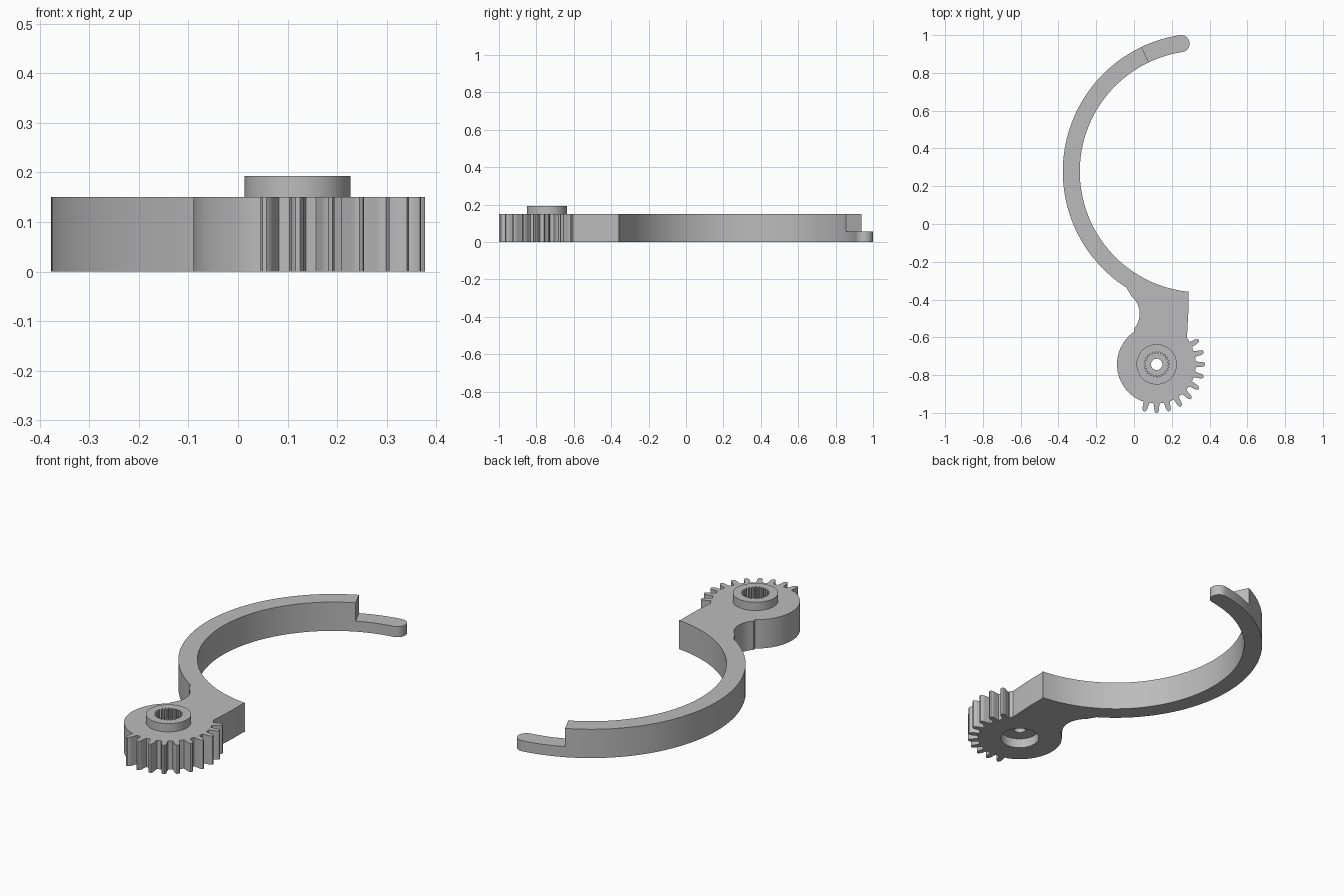
import bpy
import bmesh
from math import sin, cos, radians
from mathutils import Matrix, Vector

cube = bpy.data.objects.get("Cube")
if cube:
    bpy.data.objects.remove(cube, do_unlink=True)

grey = bpy.data.materials.new("plain grey")
grey.use_nodes = True
COLOUR = (0.5, 0.5, 0.5, 1)
grey.diffuse_color = COLOUR
grey.node_tree.nodes["Principled BSDF"].inputs["Base Color"].default_value = COLOUR

RING, HUB = (0.353, 0.278), (0.12, -0.743)
R_IN, R_OUT, THICK, LIP = 0.64, 0.73, 0.15, 0.055


def polar(c, r, deg):
    return (c[0] + r * cos(radians(deg)), c[1] + r * sin(radians(deg)))


def arc(c, r, a, b, n):
    return [polar(c, r, a + (b - a) * i / n) for i in range(n + 1)]


def prism(name, pts, z0, z1, matrix=None):
    """Extrude a flat outline from z0 to z1."""
    bm = bmesh.new()
    face = bm.faces.new([bm.verts.new((x, y, z0)) for x, y in pts])
    top = bmesh.ops.extrude_face_region(bm, geom=[face])["geom"]
    bmesh.ops.translate(bm, vec=(0, 0, z1 - z0),
                        verts=[v for v in top if isinstance(v, bmesh.types.BMVert)])
    if matrix:
        bm.transform(matrix)
    bmesh.ops.recalc_face_normals(bm, faces=bm.faces)
    mesh = bpy.data.meshes.new(name)
    bm.to_mesh(mesh)
    bm.free()
    mesh.materials.append(grey)
    ob = bpy.data.objects.new(name, mesh)
    bpy.context.collection.objects.link(ob)
    return ob


def combine(target, tool, operation):
    """Apply a boolean and discard the tool."""
    mod = target.modifiers.new("cut", "BOOLEAN")
    mod.operation, mod.solver, mod.object = operation, "EXACT", tool
    bpy.context.view_layer.objects.active = target
    bpy.ops.object.modifier_apply(modifier=mod.name)
    bpy.data.objects.remove(tool, do_unlink=True)


# Outline: outer ring, neck fillet, hub
TIP = 98.7
outline = arc(RING, R_OUT, TIP, 237.5, 64)
outline += arc((-0.09, -0.475), 0.12, 50, -42, 16)
outline += arc(HUB, 0.21, 124.5, 247, 32)
# Gear teeth on the front right of the hub
tooth = [(0.207, 4.6), (0.22, 3.6), (0.238, 3.2), (0.25, 2.4), (0.257, 1)]
for i in range(10):
    a = -105 + 15 * i
    outline += [polar(HUB, r, a - d) for r, d in tooth]
    outline += [polar(HUB, r, a + d) for r, d in reversed(tooth)]
# Neck side, inner ring, rounded tip
outline += arc(HUB, 0.212, 36, 41, 2) + [(0.288, -0.46), (0.288, -0.365)]
outline += arc(RING, R_IN, 264.5, TIP, 64)
mid = polar(RING, (R_IN + R_OUT) / 2, TIP)
outline += arc(mid, (R_OUT - R_IN) / 2, TIP - 180, TIP, 20)[1:-1]
arm = prism("geared_claw_arm", outline, 0, THICK)

# Raised boss
combine(arm, prism("boss", arc(HUB, 0.107, 0, 354, 59), 0.1, 0.193), "UNION")

# Stepped shaft hole: splined socket, through hole, underside recess
spline = [polar(HUB, 0.067 if i % 4 < 2 else 0.057, i * 3.75) for i in range(96)]
combine(arm, prism("socket", spline, 0.085, 0.3), "DIFFERENCE")
combine(arm, prism("through_hole", arc(HUB, 0.03, 0, 350, 35), -0.1, 0.3), "DIFFERENCE")
combine(arm, prism("recess", arc(HUB, 0.095, 0, 352.5, 47), -0.1, 0.05), "DIFFERENCE")

# Thin lip at the end of the ring
step = [polar(RING, r, a) for r, a in ((0.6, 115.4), (0.5, 80), (0.9, 80), (0.8, 115.4))]
combine(arm, prism("lip_step", step, LIP, 0.3), "DIFFERENCE")

# Sloping cut on the tip
a = radians(99.8)
along, up = Vector((sin(a), -cos(a), 0)), Vector((0, 0, 1))
frame = Matrix((along, up, along.cross(up))).transposed().to_4x4()
frame.translation = (*polar(RING, 0.685, 99.8), 0)
slope = [(0, 0.2), (0, LIP), (0.12, -LIP), (0.15, -LIP), (0.15, 0.2)]
combine(arm, prism("tip_slope", slope, -0.1, 0.1, frame), "DIFFERENCE")

bpy.ops.object.select_all(action="DESELECT")
arm.select_set(True)
bpy.context.view_layer.objects.active = arm
bpy.ops.object.shade_smooth_by_angle(angle=radians(30))
